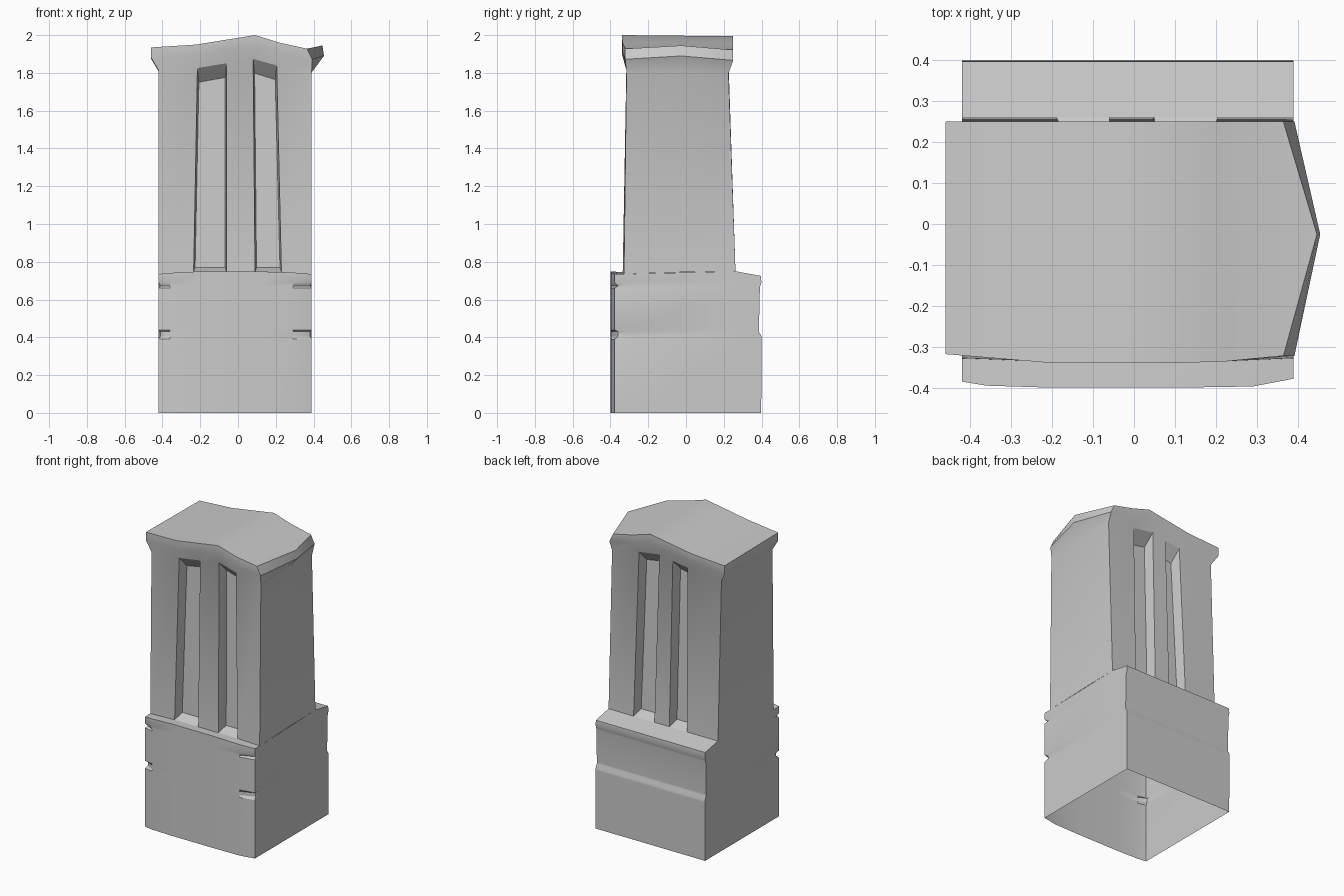
import bpy, bmesh, math

if "Cube" in bpy.data.objects:
    bpy.data.objects.remove(bpy.data.objects["Cube"])

L, R = -0.42, 0.39


def finish(name, loops, extra):
    """Skin a stack of counter-clockwise loops, then add extra faces."""
    bm = bmesh.new()
    for a, b in loops:
        n = len(a)
        for i in range(n):
            j = (i + 1) % n
            extra.append([a[i], a[j], b[j], b[i]])
    for f in extra:
        bm.faces.new([bm.verts.new(p) for p in f])
    bmesh.ops.remove_doubles(bm, verts=bm.verts[:], dist=0.0005)
    bmesh.ops.dissolve_degenerate(bm, edges=bm.edges[:], dist=0.0005)
    me = bpy.data.meshes.new(name)
    bm.to_mesh(me)
    bm.free()
    ob = bpy.data.objects.new(name, me)
    bpy.context.collection.objects.link(ob)
    bpy.ops.object.select_all(action='DESELECT')
    ob.select_set(True)
    bpy.context.view_layer.objects.active = ob
    bpy.ops.object.shade_smooth_by_angle(angle=math.radians(32))


def roof(x):
    """Height of the wavy top edge."""
    pts = [(-0.46, 1.935), (-0.22, 1.95), (0.09, 2.0), (0.22, 1.96), (0.365, 1.928), (0.46, 1.925)]
    for (x0, z0), (x1, z1) in zip(pts, pts[1:]):
        if x <= x1:
            return z0 + (z1 - z0) * (x - x0) / (x1 - x0)
    return pts[-1][1]


# Shaft outlines: outer stations, slots lie between stations 1-2 and 3-4
f_low = [(x, -0.335 + (0.007 if abs(x) > 0.3 else 0), 0.745 if abs(x) < 0.3 else 0.735)
         for x in (L, -0.235, -0.06, 0.09, 0.23, R)]
b_low = [(x, 0.262, 0.75) for x in (R, 0.205, 0.05, -0.06, -0.19, L)]
f_high = [(x, -0.315, roof(x) - 0.125) for x in (L, -0.215, -0.06, 0.08, 0.205, R)]
b_high = [(x, 0.225, roof(x) - 0.13) for x in (R, 0.19, 0.04, -0.06, -0.17, L)]


def slotted(pts, inward, dz):
    """Insert the recessed slot corners into a row of stations."""
    out = [pts[0]]
    for k in (1, 3):
        p, q = pts[k], pts[k + 1]
        s = 0.008 if q[0] > p[0] else -0.008
        out += [p, (p[0] + s, p[1] + inward, p[2] + dz),
                (q[0] - s, q[1] + inward, q[2] + dz), q]
    return out + [pts[5]]


mid_low, mid_high = (R, -0.02, 0.745), (R, -0.02, 1.805)
low_f, low_b = slotted(f_low, 0.07, 0.025), slotted(b_low, -0.07, 0.025)
high_f, high_b = slotted(f_high, 0.07, -0.075), slotted(b_high, -0.07, -0.075)
shaft = [(low_f + [mid_low] + low_b, high_f + [mid_high] + high_b)]

# Slot floors and sloping slot tops
ends = []
for lo, hi in ((low_f, high_f), (low_b, high_b)):
    for k in (1, 5):
        ends += [lo[k:k + 4], hi[k:k + 4][::-1]]


# Flared cap with pointed right end
def cap_ring(right_x, apex, drop):
    xs = (-0.46, -0.22, -0.06, 0.09, 0.22, right_x)
    ys = (-0.318, -0.338, -0.34, -0.34, -0.336, -0.322)
    front = [(x, y, roof(x) - drop) for x, y in zip(xs, ys)]
    back = [(x, 0.25, roof(x) - drop - 0.006) for x in reversed(xs)]
    return front + [apex] + back


flare = f_high + [mid_high] + b_high
lip = cap_ring(0.392, (0.455, -0.025, 1.89), 0.055)
top = cap_ring(0.365, (0.447, -0.025, 1.945), 0.0)
shaft += [(flare, lip), (lip, top)]
for i in range(4):
    ends.append([top[i], top[i + 1], top[11 - i], top[12 - i]])
ends.append([top[4], top[5], top[6], top[7], top[8]])
finish("slotted_shaft", shaft, ends)


# Plinth: worn grooves at the front corners, a step across the back
def base_ring(z, nick=0.0, back=0.40, crest=False):
    xs = (L, -0.36, -0.2, 0.1, 0.29, R)
    ys = (-0.385, -0.395, -0.40, -0.40, -0.397, -0.378)
    rise = (0, 0.006, 0.014, 0.014, 0.008, 0) if crest else (0,) * 6
    front = [(x, y, z + r) for x, y, r in zip(xs, ys, rise)]
    front[0] = (L + nick * 0.5, ys[0] + nick, z)
    front[5] = (R - nick * 0.5, ys[5] + nick, z)
    zb = 0.725 if crest else z
    zi = 0.75 if crest else z
    return front + [(R, -0.328, z), (R, 0.262, zi), (R, back, zb),
                    (L, back, zb), (L, 0.262, zi), (L, -0.328, z)]


rings = [base_ring(0, 0, 0.398), base_ring(0.39), base_ring(0.405, 0.018, 0.40),
         base_ring(0.43, 0.018, 0.386), base_ring(0.44, 0, 0.386),
         base_ring(0.66, 0, 0.391), base_ring(0.672, 0.018, 0.393),
         base_ring(0.69, 0.0, 0.399), base_ring(0.735, 0, 0.397, True)]
crest = rings[-1]
# Ledges between plinth and shaft; the underside stays open
ledges = [[crest[i], crest[i + 1], f_low[i + 1], f_low[i]] for i in range(5)]
ledges += [[crest[5], crest[6], f_low[5]], [crest[11], crest[0], f_low[0]]]
ledges.append([crest[8], crest[9]] + b_low[::-1])
for f in ledges[5:7]:
    f[:] = list(dict.fromkeys(f))
finish("plinth", list(zip(rings, rings[1:])), [f for f in ledges if len(f) > 2])
